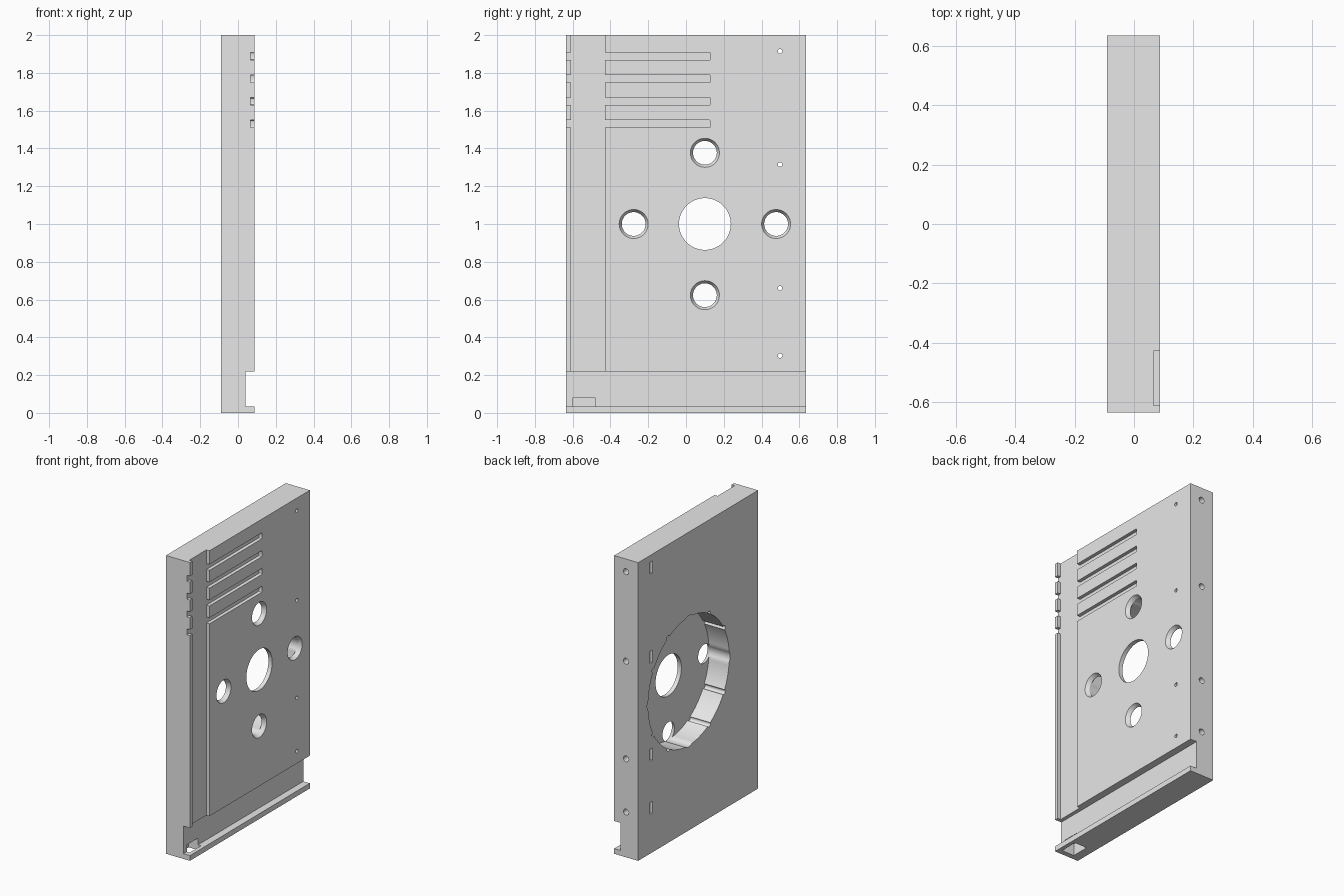
import bpy, math
from mathutils import Matrix

if "Cube" in bpy.data.objects:
    bpy.data.objects.remove(bpy.data.objects["Cube"])

BACK, FACE = -0.09, 0.088       # the two broad sides, along x
HALF = 0.635                    # half width, along y
HUB_Y, HUB_Z = 0.10, 1.0        # centre of the round recess


def box(name, x0, x1, y0, y1, z0, z1):
    bpy.ops.mesh.primitive_cube_add(size=1)
    o = bpy.context.object
    o.name = name
    o.data.transform(Matrix.Translation(((x0 + x1) / 2, (y0 + y1) / 2, (z0 + z1) / 2))
                     @ Matrix.Diagonal((x1 - x0, y1 - y0, z1 - z0, 1)))
    return o


def bore(name, x0, x1, y, z, r0, r1=None, sides=48):
    """Round cutter along x, from radius r0 to r1."""
    bpy.ops.mesh.primitive_cone_add(vertices=sides, radius1=r0,
                                    radius2=r0 if r1 is None else r1, depth=x1 - x0)
    o = bpy.context.object
    o.name = name
    o.data.transform(Matrix.Translation(((x0 + x1) / 2, y, z))
                     @ Matrix.Rotation(math.pi / 2, 4, 'Y'))
    return o


def cut(cutter):
    """Subtract a cutter from the panel and discard it."""
    mod = panel.modifiers.new(cutter.name, 'BOOLEAN')
    mod.operation, mod.solver, mod.object = 'DIFFERENCE', 'EXACT', cutter
    bpy.context.view_layer.objects.active = panel
    bpy.ops.object.modifier_apply(modifier=mod.name)
    bpy.data.objects.remove(cutter)


# Solid slab
panel = box("mounting_panel", BACK, FACE, -HALF, HALF, 0, 2)

# Bottom cross channel and vertical channel
cut(box("cross_channel", 0.04, 0.2, -1, 1, 0.035, 0.22))
cut(box("vertical_channel", 0.065, 0.2, -0.61, -0.428, 0.2, 2.1))

# Horizontal slots with softened ends
for i in range(4):
    z = 1.53 + i * 0.1195
    slot = box("slot", 0.065, 0.2, -1, 0.13, z - 0.02, z + 0.02)
    bev = slot.modifiers.new("soft_end", 'BEVEL')
    bev.width, bev.segments = 0.008, 3
    bev.limit_method = 'WEIGHT'
    weight = slot.data.attributes.new("bevel_weight_edge", 'FLOAT', 'EDGE')
    for e in slot.data.edges:
        a, b = (slot.data.vertices[v].co for v in e.vertices)
        weight.data[e.index].value = float(a.y > 0 and b.y > 0 and abs(a.x - b.x) > 0.01)
    cut(slot)

# Round recess in the back, with grooves along its wall
cut(bore("recess", -0.2, 0.06, HUB_Y, HUB_Z, 0.43, sides=96))
for quarter in range(4):
    for deg in (30, 60):
        a = math.radians(quarter * 90 + deg)
        cut(bore("groove", -0.2, 0.06, HUB_Y + 0.43 * math.cos(a),
                 HUB_Z + 0.43 * math.sin(a), 0.016, sides=16))

# Central opening and four countersunk bolt holes
cut(bore("central_opening", -0.2, 0.2, HUB_Y, HUB_Z, 0.137, sides=64))
for dy, dz in ((1, 0), (-1, 0), (0, 1), (0, -1)):
    y, z = HUB_Y + dy * 0.377, HUB_Z + dz * 0.377
    cut(bore("bolt_hole", -0.2, 0.2, y, z, 0.063))
    cut(bore("countersink", 0.063, FACE + 0.002, y, z, 0.062, 0.078))

# Edge fixings: side bore, nut slot and pin hole at each height
for z in (1.915, 1.315, 0.66, 0.303):
    cut(box("nut_slot", -0.2, 0.04, 0.485, 0.511, z - 0.04, z + 0.04))
    cut(bore("pin_hole", -0.2, 0.2, 0.498, z, 0.012, sides=16))
    side = bore("side_bore", -0.2, 0.2, 0, 0, 0.02, sides=24)
    side.data.transform(Matrix.Translation((0, HALF + 0.05, z))
                        @ Matrix.Rotation(math.pi / 2, 4, 'Z'))
    cut(side)

# Square cable pocket through the bottom lip
cut(box("cable_pocket", -0.03, 0.062, -0.60, -0.48, -0.1, 0.08))

# Single grey finish
grey = bpy.data.materials.new("light_grey")
grey.use_nodes = True
colour = (0.8, 0.8, 0.8, 1)
grey.diffuse_color = colour
grey.node_tree.nodes["Principled BSDF"].inputs["Base Color"].default_value = colour
panel.data.materials.clear()
panel.data.materials.append(grey)

bpy.ops.object.select_all(action='DESELECT')
panel.select_set(True)
bpy.context.view_layer.objects.active = panel
bpy.ops.object.shade_smooth_by_angle(angle=math.radians(30))
